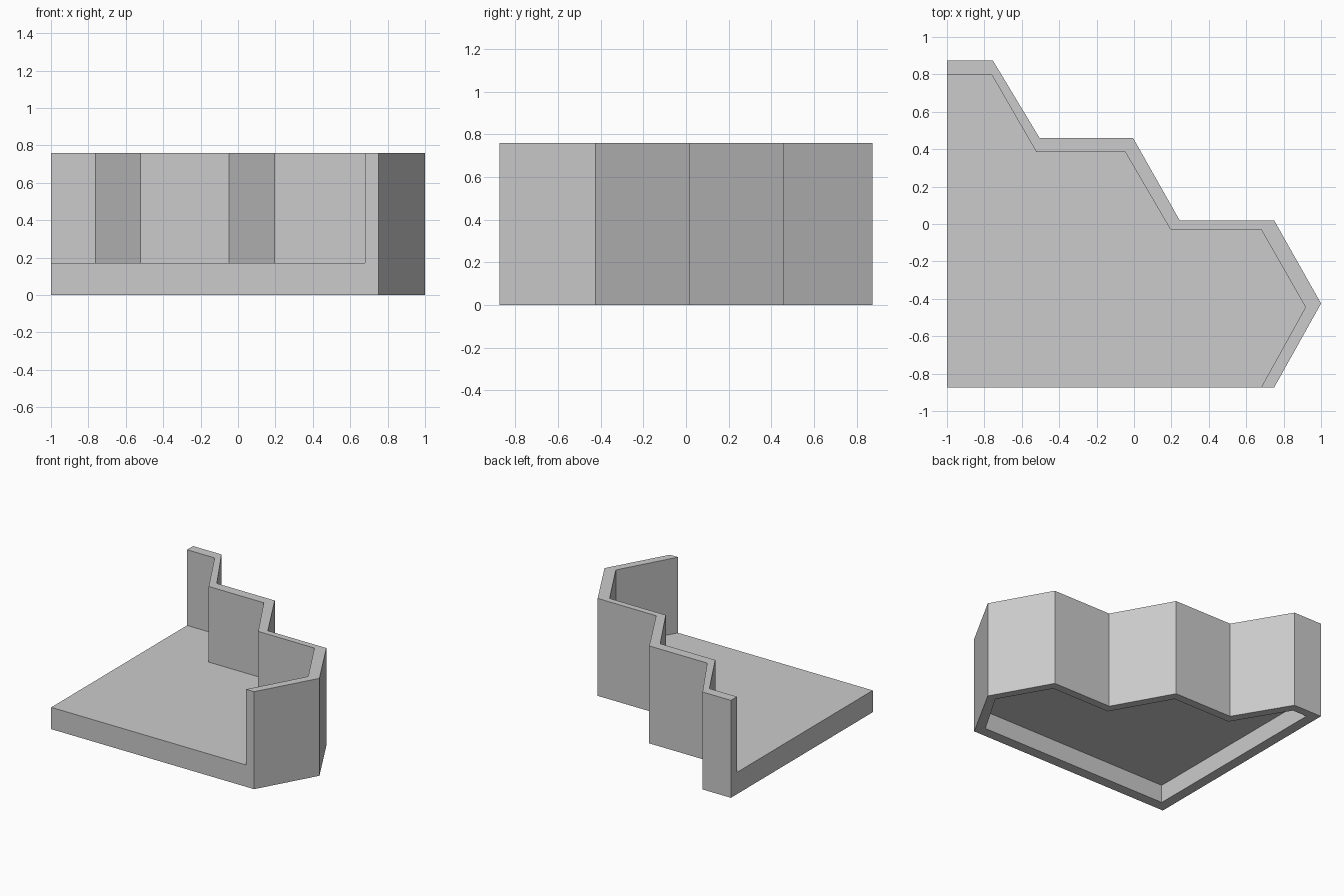
import bpy
import bmesh

cube = bpy.data.objects.get("Cube")
if cube:
    bpy.data.objects.remove(cube, do_unlink=True)

grey = bpy.data.materials.new("plain grey")
grey.use_nodes = True
colour = (0.6, 0.6, 0.6, 1)
grey.diffuse_color = colour
grey.node_tree.nodes["Principled BSDF"].inputs["Base Color"].default_value = colour


def prism(name, outline, bottom, top):
    """Extrude a plan outline between two heights."""
    bm = bmesh.new()
    face = bm.faces.new([bm.verts.new((x, y, bottom)) for x, y in outline])
    result = bmesh.ops.extrude_face_region(bm, geom=[face])
    verts = [v for v in result["geom"] if isinstance(v, bmesh.types.BMVert)]
    bmesh.ops.translate(bm, verts=verts, vec=(0, 0, top - bottom))
    bmesh.ops.recalc_face_normals(bm, faces=bm.faces)
    mesh = bpy.data.meshes.new(name)
    bm.to_mesh(mesh)
    bm.free()
    mesh.materials.append(grey)
    obj = bpy.data.objects.new(name, mesh)
    bpy.context.collection.objects.link(obj)
    return obj


def cut(target, cutter):
    """Subtract a cutter and discard it."""
    mod = target.modifiers.new("cut", "BOOLEAN")
    mod.operation = "DIFFERENCE"
    mod.solver = "EXACT"
    mod.object = cutter
    cutter.hide_render = True
    bpy.context.view_layer.objects.active = target
    bpy.ops.object.modifier_apply(modifier=mod.name)
    bpy.data.objects.remove(cutter, do_unlink=True)


# Stepped outer footprint
outer = [(-1, 0.875), (-0.755, 0.875), (-0.505, 0.46), (-0.005, 0.46),
         (0.245, 0.018), (0.75, 0.018), (1, -0.425), (0.75, -0.873), (-1, -0.873)]
# Inside face of the wall, run out past the two open sides
inner = [(-1.2, 0.8), (-0.762, 0.8), (-0.522, 0.385), (-0.047, 0.385),
         (0.195, -0.03), (0.68, -0.03), (0.917, -0.445), (0.68, -0.873),
         (0.68, -1.2), (-1.2, -1.2)]
# Hollow under the floor, leaving a rim all round
hollow = [(-0.92, 0.81), (-0.795, 0.81), (-0.545, 0.395), (-0.045, 0.395),
          (0.205, -0.045), (0.71, -0.045), (0.93, -0.425), (0.715, -0.79),
          (-0.92, -0.79)]

# Floor and zigzag wall in one piece
shell = prism("floor_and_zigzag_wall", outer, 0, 0.76)
cut(shell, prism("room_cutter", inner, 0.17, 1))
cut(shell, prism("underside_cutter", hollow, -0.2, 0.14))
